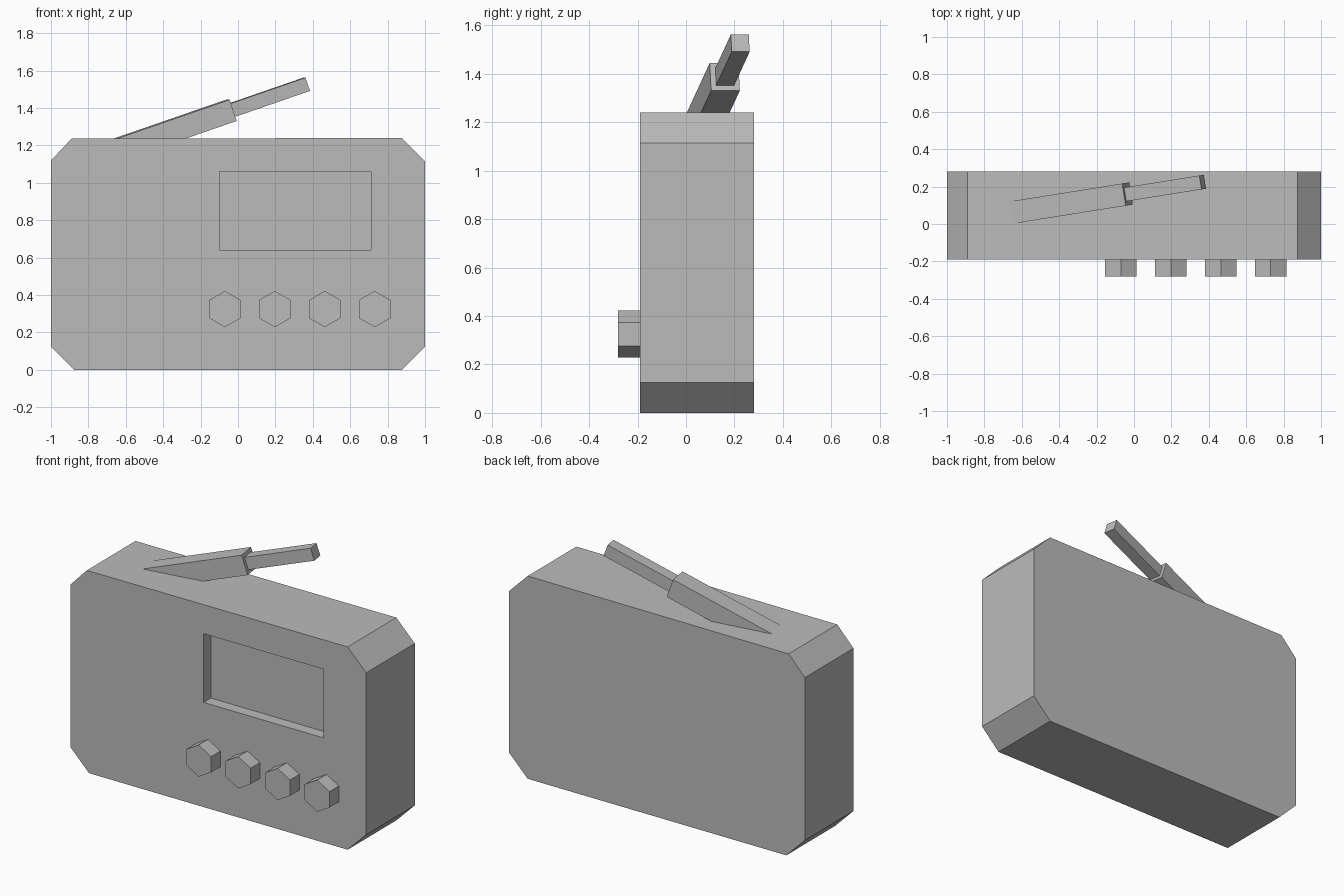
import bpy
import bmesh
import math
from mathutils import Matrix, Vector

if "Cube" in bpy.data.objects:
    bpy.data.objects.remove(bpy.data.objects["Cube"], do_unlink=True)

grey = bpy.data.materials.new("plain grey")
grey.use_nodes = True
grey.diffuse_color = (0.5, 0.5, 0.5, 1)
grey.node_tree.nodes["Principled BSDF"].inputs["Base Color"].default_value = (0.5, 0.5, 0.5, 1)


def finish(name, bm):
    bmesh.ops.recalc_face_normals(bm, faces=bm.faces)
    mesh = bpy.data.meshes.new(name)
    bm.to_mesh(mesh)
    bm.free()
    mesh.materials.append(grey)
    obj = bpy.data.objects.new(name, mesh)
    bpy.context.collection.objects.link(obj)
    return obj


def prism(name, profile, front, back):
    """Extrude an x-z profile from y = front to y = back."""
    bm = bmesh.new()
    face = bm.faces.new([bm.verts.new((x, front, z)) for x, z in profile])
    moved = bmesh.ops.extrude_face_region(bm, geom=[face], use_keep_orig=True)["geom"]
    verts = [v for v in moved if isinstance(v, bmesh.types.BMVert)]
    bmesh.ops.translate(bm, verts=verts, vec=(0, back - front, 0))
    return finish(name, bm)


def rod(name, start, end, size):
    """Square bar between two points, with its sides kept level."""
    start, end = Vector(start), Vector(end)
    along = (end - start).normalized()
    side = Vector((0, 0, 1)).cross(along).normalized()
    up = along.cross(side)
    turn = Matrix((along, side, up)).transposed().to_4x4()
    scale = Matrix.Diagonal(((end - start).length, size, size, 1))
    bm = bmesh.new()
    bmesh.ops.create_cube(bm, size=1, matrix=Matrix.Translation((start + end) / 2) @ turn @ scale)
    return finish(name, bm)


# Case with chamfered corners
FRONT, BACK = -0.19, 0.28
case = prism("case", [(-0.875, 0), (0.875, 0), (1, 0.125), (1, 1.115),
                      (0.875, 1.24), (-0.89, 1.236), (-1, 1.12), (-1, 0.125)], FRONT, BACK)

# Display recess cut into the front
cutter = prism("display_cutter", [(-0.1, 0.64), (0.71, 0.64), (0.71, 1.06), (-0.1, 1.06)],
               FRONT - 0.1, FRONT + 0.07)
cutter.hide_render = True
cut = case.modifiers.new("display_recess", "BOOLEAN")
cut.operation = "DIFFERENCE"
cut.solver = "EXACT"
cut.object = cutter
bpy.context.view_layer.objects.active = case
bpy.ops.object.modifier_apply(modifier=cut.name)
bpy.data.objects.remove(cutter, do_unlink=True)

# Row of hexagonal knobs
for i in range(4):
    x = -0.07 + i * 0.267
    hexagon = [(x + 0.097 * math.sin(k * math.pi / 3), 0.325 + 0.097 * math.cos(k * math.pi / 3))
               for k in range(6)]
    prism(f"knob_{i + 1}", hexagon, FRONT - 0.09, FRONT)

# Two-stage antenna, its foot sunk into the case
joint = Vector((-0.035, 0.16, 1.388))
tip = Vector((0.367, 0.224, 1.527))
along = (tip - joint).normalized()
rod("antenna_base", joint - along * 0.8, joint, 0.12)
rod("antenna_tip", joint - along * 0.05, tip, 0.075)
